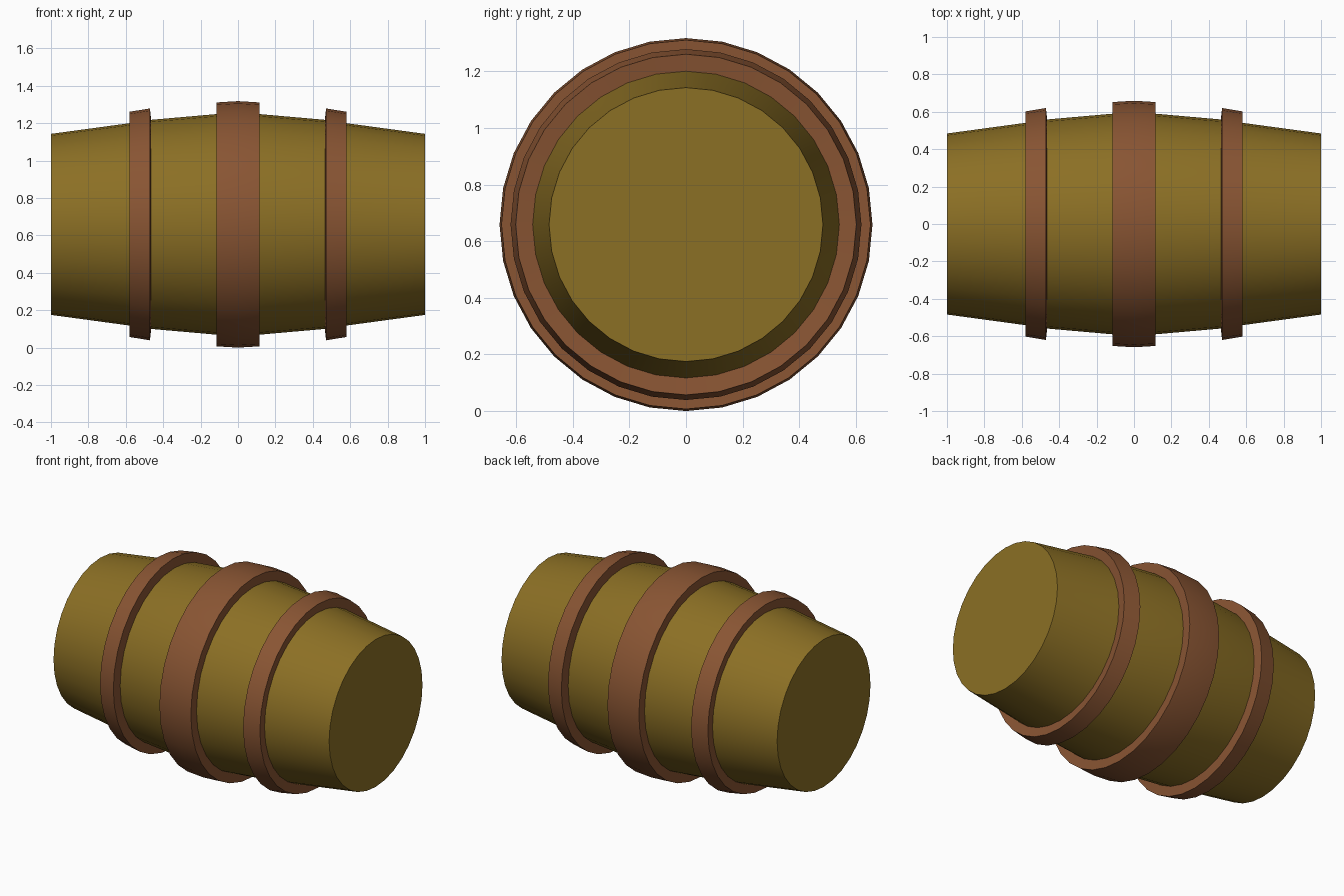
import bpy, bmesh
from math import sin, cos, pi, radians

if "Cube" in bpy.data.objects:
    bpy.data.objects.remove(bpy.data.objects["Cube"])

SIDES = 32
AXIS_Z = 0.659


def material(name, rgb):
    m = bpy.data.materials.new(name)
    m.diffuse_color = (*rgb, 1)
    m.use_nodes = True
    m.node_tree.nodes["Principled BSDF"].inputs["Base Color"].default_value = m.diffuse_color
    return m


def lathe_x(name, profile, mat, caps=False):
    """Revolve (x, radius) points around the lying barrel's axis."""
    bm = bmesh.new()
    rings = []
    for x, r in profile:
        rings.append([bm.verts.new((x, r * sin(2 * pi * i / SIDES),
                                    AXIS_Z + r * cos(2 * pi * i / SIDES)))
                      for i in range(SIDES)])
    for a, b in zip(rings, rings[1:]):
        for i in range(SIDES):
            j = (i + 1) % SIDES
            bm.faces.new((a[i], b[i], b[j], a[j]))
    if caps:
        bm.faces.new(rings[0])
        bm.faces.new(rings[-1])
        bmesh.ops.recalc_face_normals(bm, faces=bm.faces)
    else:
        # Open hoops: make every face point away from the barrel
        bm.normal_update()
        top = max(bm.faces, key=lambda f: f.calc_center_median().z)
        if top.normal.z < 0:
            bmesh.ops.reverse_faces(bm, faces=bm.faces)
    me = bpy.data.meshes.new(name)
    bm.to_mesh(me)
    bm.free()
    ob = bpy.data.objects.new(name, me)
    bpy.context.collection.objects.link(ob)
    me.materials.append(mat)
    bpy.ops.object.select_all(action='DESELECT')
    ob.select_set(True)
    bpy.context.view_layer.objects.active = ob
    bpy.ops.object.shade_smooth_by_angle(angle=radians(30))
    return ob


wood = material("wood", (0.26, 0.16, 0.018))
copper = material("hoop_metal", (0.25, 0.09, 0.033))

# Bulging barrel body with flat ends
half = [(0.112, 0.590), (0.464, 0.559), (0.572, 0.542), (1.0, 0.484)]
body = [(-x, r) for x, r in reversed(half)] + [(0, 0.598)] + half
lathe_x("barrel_body", body, wood, caps=True)

# Wide middle hoop
lathe_x("middle_hoop", [(-0.112, 0.590), (-0.114, 0.652), (0, 0.659),
                        (0.114, 0.652), (0.112, 0.590)], copper)

# Narrow hoops either side
hoop = [(0.464, 0.559), (0.471, 0.620), (0.580, 0.602), (0.572, 0.542)]
lathe_x("right_hoop", hoop, copper)
lathe_x("left_hoop", [(-x, r) for x, r in reversed(hoop)], copper)
